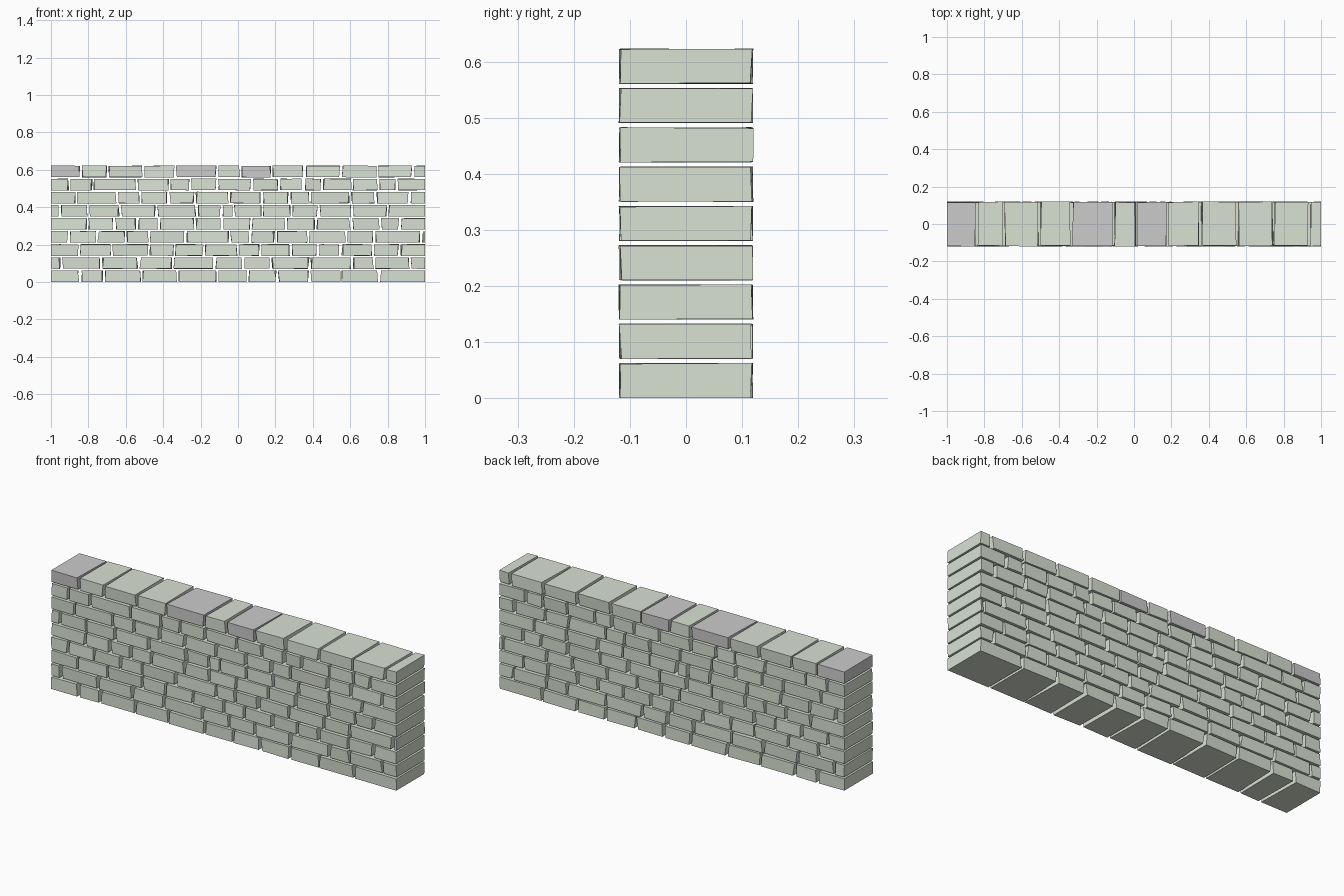
import bpy, bmesh, random
from mathutils import Vector

if "Cube" in bpy.data.objects:
    bpy.data.objects.remove(bpy.data.objects["Cube"])

random.seed(4)
PITCH, HEIGHT, DEPTH, GAP = 0.07, 0.063, 0.12, 0.013

# Vertical joint positions of each course, bottom to top
COURSES = [
    [-.845, -.715, -.515, -.32, -.11, .05, .21, .385, .55, .755],
    [-.945, -.73, -.53, -.35, -.125, .03, .175, .385, .61, .73, .92],
    [-.85, -.675, -.475, -.34, -.18, 0, .12, .285, .43, .55, .72, .865],
    [-.905, -.755, -.6, -.475, -.28, -.045, .065, .2, .375, .58, .73, .98],
    [-.805, -.66, -.54, -.425, -.23, -.085, .07, .255, .415, .605, .76, .865],
    [-.95, -.8, -.63, -.435, -.22, -.09, -.025, .13, .285, .43, .61, .8],
    [-.865, -.645, -.52, -.37, -.23, -.045, .13, .275, .385, .6, .735, .915],
    [-.9, -.775, -.54, -.365, -.255, -.11, .075, .22, .35, .45, .61, .75, .85],
    [-.84, -.695, -.505, -.335, -.11, .015, .18, .355, .55, .745, .935],
]
PLAIN = {(8, 0), (8, 4), (8, 6)}      # unmossed grey stones in the top course

moss = bpy.data.materials.new("mossy_stone")
moss.diffuse_color = (0.69, 0.75, 0.65, 1)
moss.use_nodes = True
moss.node_tree.nodes["Principled BSDF"].inputs["Base Color"].default_value = moss.diffuse_color


def brick(name, x0, x1, z0, jitter_left, jitter_right):
    """Six-sided brick whose corners are nudged slightly inward."""
    bm = bmesh.new()
    bmesh.ops.create_cube(bm, size=1)
    for v in bm.verts:
        sx, sy, sz = (1 if c > 0 else -1 for c in v.co)
        jit = jitter_right if sx > 0 else jitter_left
        v.co = Vector((
            (x1 if sx > 0 else x0) - sx * jit * random.uniform(-.004, .006),
            sy * (DEPTH - random.uniform(0, .006)),
            z0 + (HEIGHT - random.uniform(0, .002) if sz > 0 else random.uniform(0, .002)),
        ))
        if z0 == 0 and sz < 0:
            v.co.z = 0
    bmesh.ops.recalc_face_normals(bm, faces=bm.faces)
    mesh = bpy.data.meshes.new(name)
    bm.to_mesh(mesh)
    bm.free()
    obj = bpy.data.objects.new(name, mesh)
    bpy.context.collection.objects.link(obj)
    return obj


# Stack the courses
for row, joints in enumerate(COURSES):
    edges = [-1 - GAP / 2] + joints + [1 + GAP / 2]
    last = len(edges) - 2
    for i, (a, b) in enumerate(zip(edges, edges[1:])):
        obj = brick(f"brick_{row + 1}_{i + 1}", a + GAP / 2, b - GAP / 2,
                    row * PITCH, i > 0, i < last)
        if (row, i) not in PLAIN:
            obj.data.materials.append(moss)
